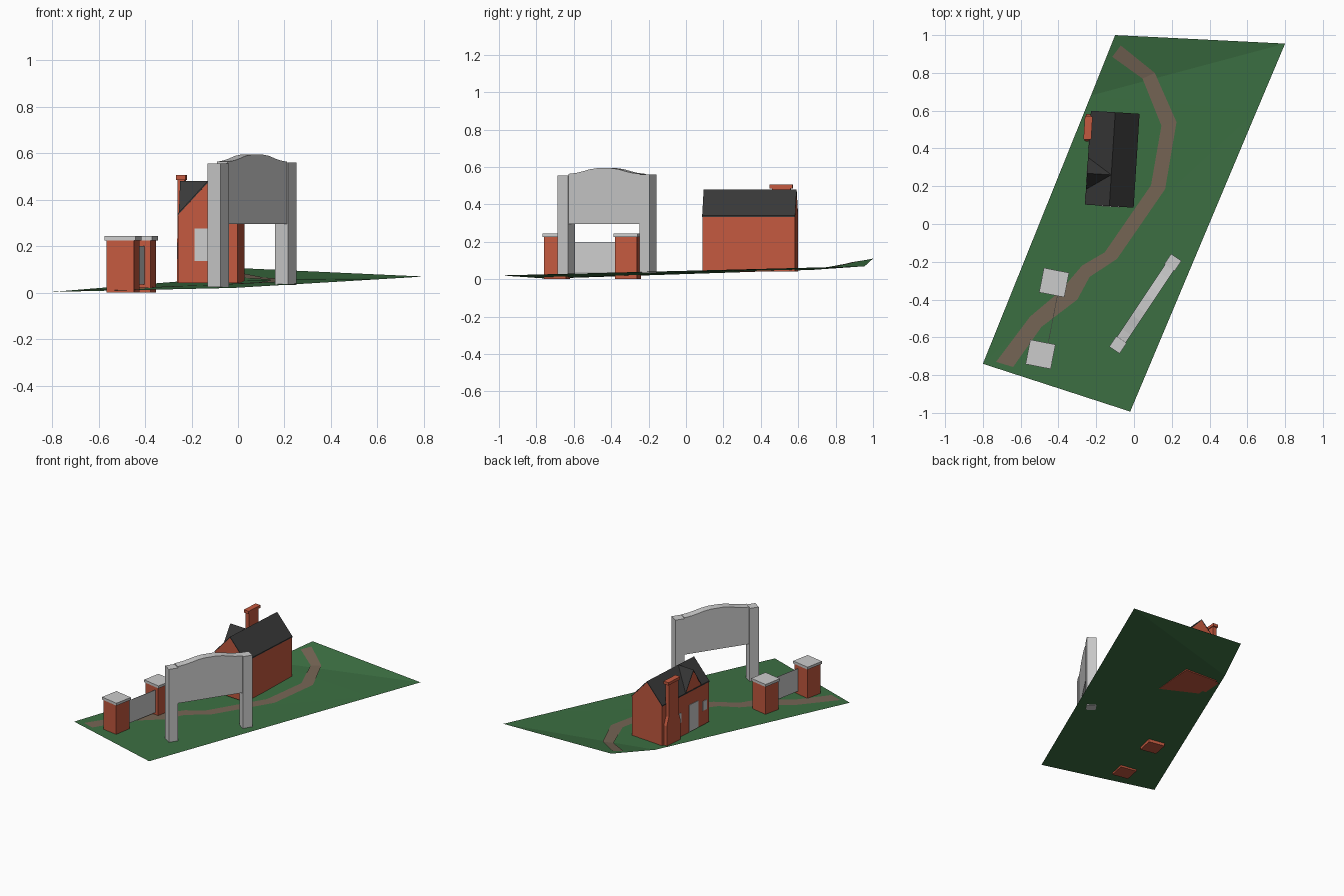
import bpy, bmesh
from math import radians
from mathutils import Matrix, Vector
from mathutils.bvhtree import BVHTree

if "Cube" in bpy.data.objects:
    bpy.data.objects.remove(bpy.data.objects["Cube"])


def material(name, rgb):
    m = bpy.data.materials.new(name)
    m.diffuse_color = (*rgb, 1)
    m.use_nodes = True
    m.node_tree.nodes["Principled BSDF"].inputs["Base Color"].default_value = m.diffuse_color
    return m


BRICK = material("brick", (0.55, 0.10, 0.05))
SLATE = material("slate", (0.04, 0.04, 0.04))
GRASS = material("grass", (0.045, 0.16, 0.055))
DIRT = material("dirt", (0.18, 0.13, 0.09))


def mesh_object(name, verts, faces, mat=None, solid=True):
    me = bpy.data.meshes.new(name)
    me.from_pydata([tuple(v) for v in verts], [], faces)
    if solid:
        bm = bmesh.new()
        bm.from_mesh(me)
        bmesh.ops.recalc_face_normals(bm, faces=bm.faces[:])
        bm.to_mesh(me)
        bm.free()
    if mat:
        me.materials.append(mat)
    ob = bpy.data.objects.new(name, me)
    bpy.context.collection.objects.link(ob)
    return ob


def prism(name, profile, y0, y1, frame, mat=None):
    """Extrude an (x, z) profile along the frame's y axis."""
    n = len(profile)
    verts = [frame @ Vector((x, y, z)) for y in (y0, y1) for x, z in profile]
    faces = [list(range(n)), list(range(n, 2 * n))]
    faces += [[i, (i + 1) % n, n + (i + 1) % n, n + i] for i in range(n)]
    return mesh_object(name, verts, faces, mat)


def box(name, x0, x1, y0, y1, z0, z1, frame, mat=None):
    return prism(name, [(x0, z0), (x1, z0), (x1, z1), (x0, z1)], y0, y1, frame, mat)


def frame(x, y, deg):
    return Matrix.Translation((x, y, 0)) @ Matrix.Rotation(radians(deg), 4, "Z")


# Sloping lawn, a sheet with one crease near the back
gv = [Vector(p) for p in [(-0.8, -0.74, 0.003), (-0.02, -0.993, 0.02),
                          (0.65, 0.60, 0.06), (-0.228, 0.68, 0.05),
                          (0.8, 0.955, 0.069), (-0.1, 1.0, 0.11)]]
gf = [(0, 1, 2), (0, 2, 3), (3, 2, 4), (3, 4, 5)]
mesh_object("lawn", gv, gf, GRASS, False)
ground = BVHTree.FromPolygons(gv, gf)

# Winding path draped on the lawn: left and right edge points
left = [(-0.73, -0.73), (-0.55, -0.49), (-0.39, -0.355), (-0.275, -0.22), (-0.155, -0.15),
        (0.09, 0.205), (0.145, 0.52), (0.045, 0.77), (-0.115, 0.885)]
right = [(-0.64, -0.757), (-0.49, -0.545), (-0.30, -0.40), (-0.235, -0.28), (-0.09, -0.185),
         (0.165, 0.185), (0.225, 0.54), (0.11, 0.80), (-0.07, 0.945)]
pv = []
for x, y in left + right:
    hit = ground.ray_cast(Vector((x, y, 1)), Vector((0, 0, -1)))[0]
    pv.append((x, y, (hit.z if hit else 0.02) + 0.003))
k = len(left)
mesh_object("path", pv, [(i, k + i, k + i + 1, i + 1) for i in range(k - 1)], DIRT, False)

# Brick gate pillars with stone caps
for label, px, py in (("front", -0.495, -0.69), ("back", -0.423, -0.31)):
    f = frame(px, py, -11)
    box(f"{label}_gate_pillar", -0.06, 0.06, -0.06, 0.06, 0, 0.225, f, BRICK)
    box(f"{label}_pillar_cap", -0.068, 0.068, -0.066, 0.066, 0.225, 0.243, f)

# Thin gate panel between the pillars
f = frame(-0.459, -0.50, -11)
box("gate_panel", 0.028, 0.031, -0.135, 0.135, 0.035, 0.2, f)

# Sign board with an arched top between two posts
f = frame(0.06, -0.422, 56.3)
for label, sx, z0, z1 in (("left", -0.262, 0.025, 0.555), ("right", 0.262, 0.033, 0.559)):
    box(f"{label}_sign_post", sx - 0.033, sx + 0.033, -0.033, 0.033, z0, z1, f)
half = [(0.23, 0.563), (0.18, 0.568), (0.14, 0.576), (0.09, 0.588), (0.04, 0.594)]
arch = half + [(-x, z) for x, z in reversed(half)]
prism("sign_board", [(-0.23, 0.295), (0.23, 0.295)] + arch, -0.028, 0.028, f)

# Cottage walls and roof
H = frame(-0.115, 0.343, -3.6)
W, L, T = 0.128, 0.249, 0.008


def chevron(w, eave, ridge):
    return [(-w, eave - T), (-w, eave), (0, ridge), (w, eave), (w, eave - T), (0, ridge - T)]


prism("cottage_walls", [(-W, 0.042), (W, 0.042), (W, 0.335), (0, 0.475), (-W, 0.335)],
      -L + 0.001, L - 0.001, H, BRICK)
prism("cottage_roof", chevron(W + 0.001, 0.34, 0.48), -L, L, H, SLATE)

# Cross gable above the door
D = H @ Matrix.Translation((0, -0.083, 0)) @ Matrix.Rotation(radians(90), 4, "Z")
prism("cross_gable_wall", [(-0.083, 0.333), (0.083, 0.333), (0, 0.474)], 0.01, W, D, BRICK)
prism("cross_gable_roof", chevron(0.085, 0.34, 0.48), 0, W + 0.001, D, SLATE)

# Door and windows, thin panels on the walls
box("door", -W - 0.003, -W, -0.133, -0.037, 0.045, 0.24, H)
for label, v in (("front", -0.2), ("back", 0.07)):
    box(f"{label}_side_window", -W - 0.003, -W, v - 0.022, v + 0.022, 0.145, 0.215, H)
box("gable_window", -0.056, 0.056, -L - 0.003, -L, 0.135, 0.275, H)

# Chimney on the outer wall: shouldered stack with a wider cap
C = H @ Matrix.Translation((0, 0.158, 0)) @ Matrix.Rotation(radians(90), 4, "Z")
side = [(0.072, 0.042), (0.072, 0.19), (0.05, 0.25), (0.05, 0.485)]
prism("chimney_stack", side + [(-x, z) for x, z in reversed(side)], W - 0.005, W + 0.025, C, BRICK)
box("chimney_cap", -0.062, 0.062, W - 0.01, W + 0.031, 0.485, 0.505, C, BRICK)
